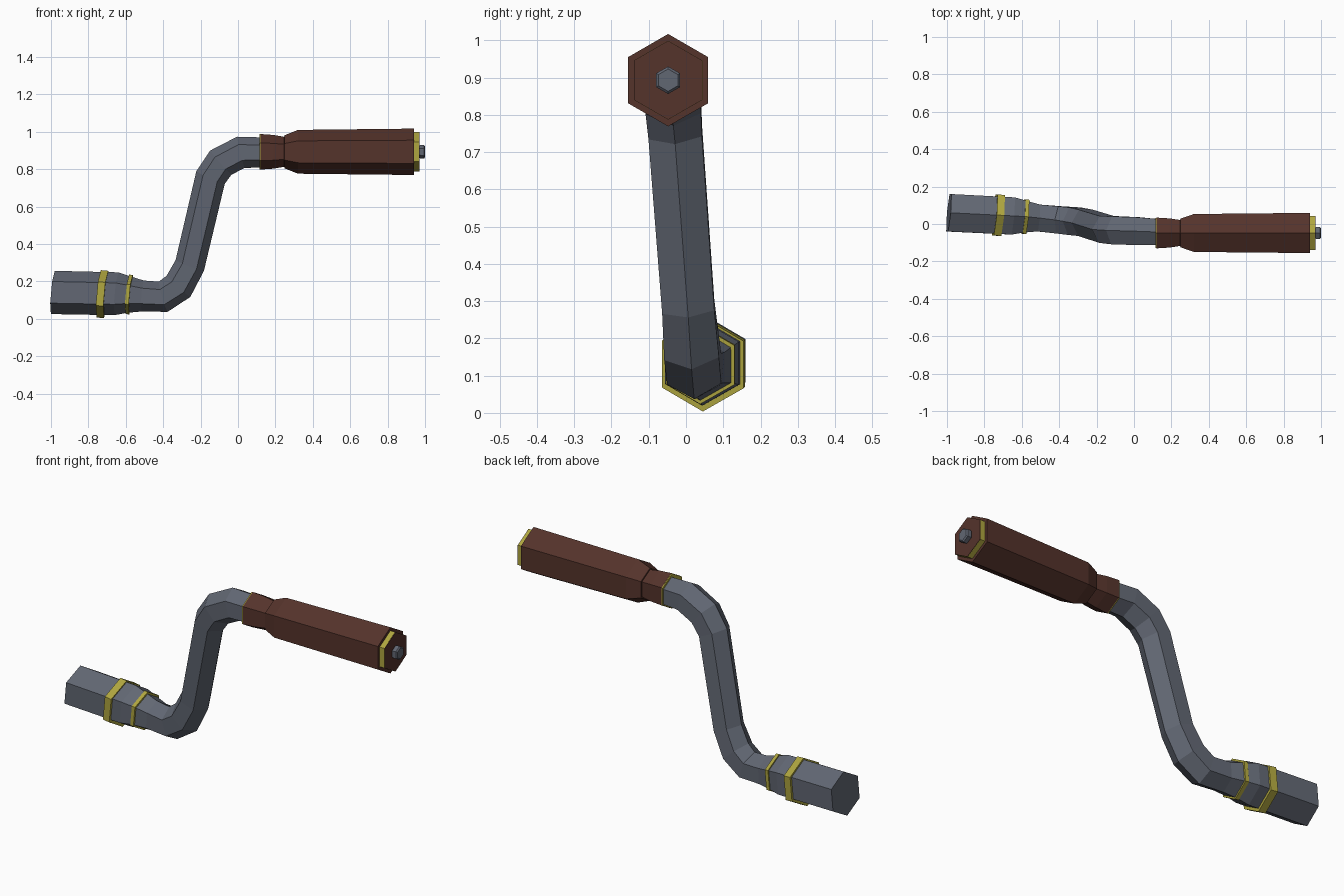
import bpy, bmesh, math
from mathutils import Vector

if "Cube" in bpy.data.objects:
    bpy.data.objects.remove(bpy.data.objects["Cube"])


def material(name, rgb):
    m = bpy.data.materials.new(name)
    m.diffuse_color = (*rgb, 1)
    m.use_nodes = True
    m.node_tree.nodes["Principled BSDF"].inputs["Base Color"].default_value = m.diffuse_color
    return m


STEEL = material("steel", (0.12, 0.135, 0.17))
WOOD = material("brown_wood", (0.09, 0.033, 0.024))
BRASS = material("brass", (0.43, 0.38, 0.05))


def hex_loft(name, stations, mat, axis=None, axis_count=0):
    """Capped hexagonal tube through (x, y, z, radius) stations.
    The first axis_count rings (or all, if 0) face along axis when it is given."""
    pts = [Vector(s[:3]) for s in stations]
    bm = bmesh.new()
    rings = []
    for i, (c, s) in enumerate(zip(pts, stations)):
        if axis and (not axis_count or i < axis_count):
            t = Vector(axis).normalized()
        else:
            a = (c - pts[i - 1]).normalized() if i else Vector()
            b = (pts[i + 1] - c).normalized() if i + 1 < len(pts) else Vector()
            t = (a + b).normalized()
        up = t.cross(Vector((0, 1, 0))).normalized()
        side = up.cross(t)
        rings.append([bm.verts.new(c + s[3] * (math.cos(k * math.pi / 3) * up
                                              + math.sin(k * math.pi / 3) * side))
                      for k in range(6)])
    for r, q in zip(rings, rings[1:]):
        for k in range(6):
            bm.faces.new((r[k], r[(k + 1) % 6], q[(k + 1) % 6], q[k]))
    bm.faces.new(rings[0])
    bm.faces.new(rings[-1])
    bmesh.ops.recalc_face_normals(bm, faces=bm.faces)
    me = bpy.data.meshes.new(name)
    bm.to_mesh(me)
    bm.free()
    me.materials.append(mat)
    ob = bpy.data.objects.new(name, me)
    bpy.context.collection.objects.link(ob)
    return ob


# cranked steel shaft with a thick socket end
TILT = (1, -0.09, -0.09)
hex_loft("crank_shaft", [
    (-0.99, 0.06, 0.141, 0.116),
    (-0.65, 0.043, 0.134, 0.115),
    (-0.585, 0.039, 0.130, 0.098),
    (-0.51, 0.032, 0.122, 0.083),
    (-0.40, 0.022, 0.118, 0.084),
    (-0.318, 0.015, 0.174, 0.085),
    (-0.258, 0.006, 0.285, 0.081),
    (-0.147, -0.029, 0.755, 0.083),
    (-0.092, -0.034, 0.835, 0.086),
    (0.015, -0.038, 0.890, 0.086),
    (0.13, -0.043, 0.890, 0.080),
], STEEL, TILT, 3)

# brass bands around the socket
for name, x, y, z, r, w in (("wide_band", -0.725, 0.047, 0.132, 0.127, 0.04),
                            ("narrow_band", -0.582, 0.039, 0.130, 0.106, 0.02)):
    d = Vector(TILT).normalized() * w / 2
    c = Vector((x, y, z))
    hex_loft(name, [(*(c - d), r), (*(c + d), r)], BRASS, TILT)


# straight parts on the handle axis, given as (x, radius)
def turned(name, profile, mat):
    return hex_loft(name, [(x, -0.048, 0.893, r) for x, r in profile], mat, (1, 0, 0))


turned("collar_plate", [(0.115, 0.094), (0.121, 0.094)], BRASS)
turned("handle_grip", [(0.121, 0.095), (0.19, 0.090), (0.247, 0.080), (0.248, 0.088),
                       (0.32, 0.117), (0.94, 0.124)], WOOD)
turned("end_ring", [(0.938, 0.106), (0.968, 0.106)], BRASS)
turned("end_cap", [(0.966, 0.1055), (0.970, 0.1055)], WOOD)
turned("end_bolt", [(0.965, 0.030), (0.976, 0.037), (0.994, 0.037), (1.0, 0.030)], STEEL)
